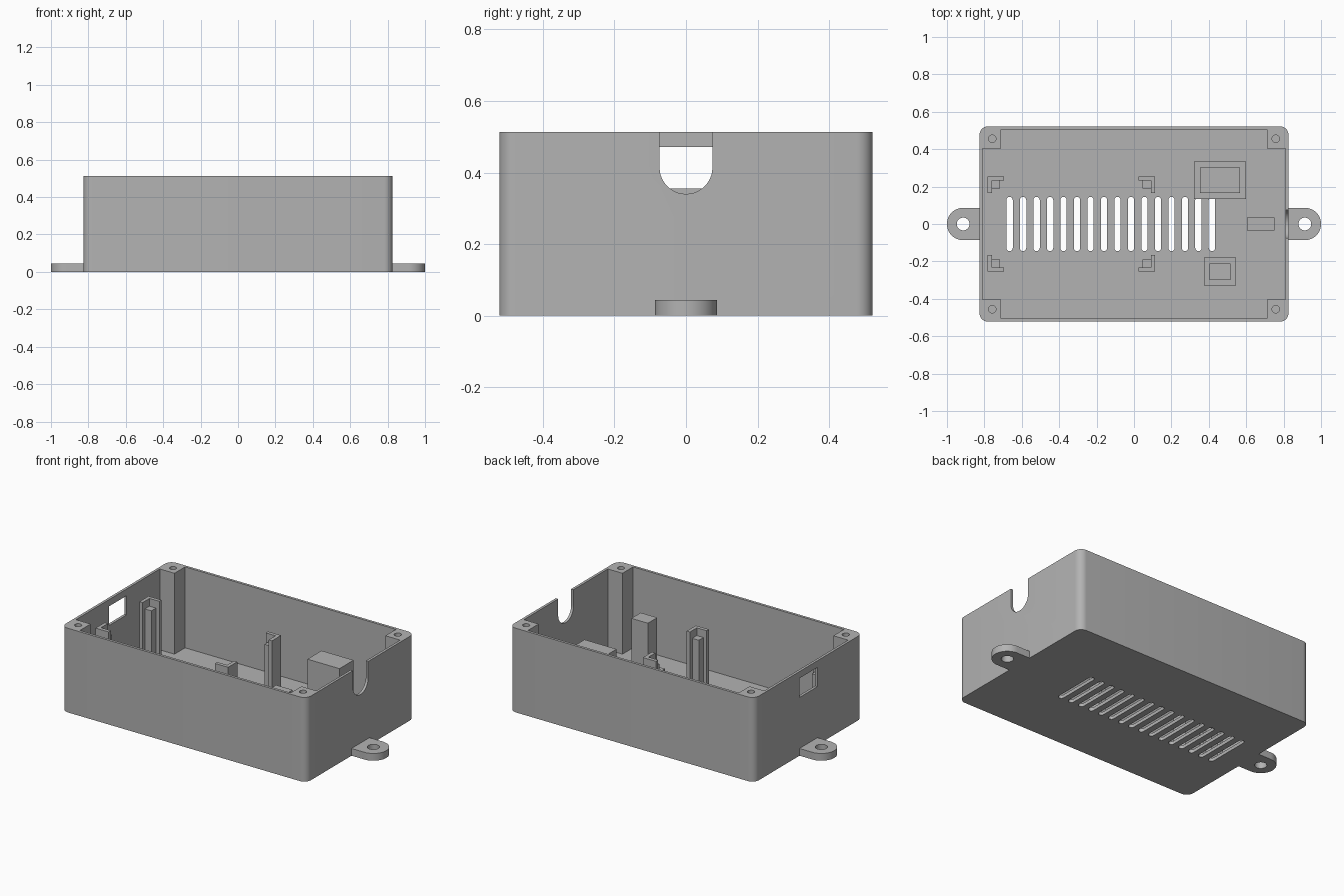
import bpy, bmesh, math

if "Cube" in bpy.data.objects:
    bpy.data.objects.remove(bpy.data.objects["Cube"], do_unlink=True)

grey = bpy.data.materials.new("plain grey")
grey.use_nodes = True
COLOUR = (0.45, 0.45, 0.45, 1)
grey.diffuse_color = COLOUR
grey.node_tree.nodes["Principled BSDF"].inputs["Base Color"].default_value = COLOUR

HX, HY, TOP = 0.826, 0.522, 0.513     # case half sizes and height
WALL, FLOOR = 0.016, 0.02
SUPPORT = 0.365                       # height that carries the circuit board


def rect(x0, x1, y0, y1):
    return [(x0, y0), (x1, y0), (x1, y1), (x0, y1)]


def arc(cx, cy, r, a0, a1, n=12):
    angles = [math.radians(a0 + (a1 - a0) * i / n) for i in range(n + 1)]
    return [(cx + r * math.cos(a), cy + r * math.sin(a)) for a in angles]


def circle(cx, cy, r):
    return arc(cx, cy, r, 0, 360, 32)[:-1]


def prism(bm, points, lo, hi, along_x=False):
    """Extrude an outline along z, or a y-z outline along x."""
    def place(p, h):
        return (h, p[0], p[1]) if along_x else (p[0], p[1], h)
    low = [bm.verts.new(place(p, lo)) for p in points]
    high = [bm.verts.new(place(p, hi)) for p in points]
    bm.faces.new(low[::-1])
    bm.faces.new(high)
    n = len(points)
    for i in range(n):
        j = (i + 1) % n
        bm.faces.new((low[i], low[j], high[j], high[i]))


def build(name, *prisms):
    bm = bmesh.new()
    for args in prisms:
        prism(bm, *args)
    bmesh.ops.recalc_face_normals(bm, faces=bm.faces)
    mesh = bpy.data.meshes.new(name)
    bm.to_mesh(mesh)
    bm.free()
    mesh.materials.append(grey)
    obj = bpy.data.objects.new(name, mesh)
    bpy.context.collection.objects.link(obj)
    return obj


def select(obj):
    bpy.ops.object.select_all(action="DESELECT")
    obj.select_set(True)
    bpy.context.view_layer.objects.active = obj


def cut(obj, cutter):
    cutter.hide_render = True
    mod = obj.modifiers.new("cut", "BOOLEAN")
    mod.operation, mod.solver, mod.object = "DIFFERENCE", "EXACT", cutter
    select(obj)
    bpy.ops.object.modifier_apply(modifier=mod.name)
    bpy.data.objects.remove(cutter, do_unlink=True)


def smooth(obj):
    select(obj)
    bpy.ops.object.shade_smooth_by_angle(angle=math.radians(30))


# Case body with rounded vertical corners
r = 0.045
outline = []
for sx, sy, a in ((1, 1, 0), (-1, 1, 90), (-1, -1, 180), (1, -1, 270)):
    outline += arc(sx * (HX - r), sy * (HY - r), r, a, a + 90, 8)
case = build("case", (outline, 0, TOP))

# Cross-shaped cavity leaves the four screw posts in the corners
ix, iy, px, py = HX - WALL, HY - WALL, 0.711, 0.404
cross = [(ix, -py), (ix, py), (px, py), (px, iy), (-px, iy), (-px, py),
         (-ix, py), (-ix, -py), (-px, -py), (-px, -iy), (px, -iy), (px, -py)]
cut(case, build("cavity_cutter", (cross, FLOOR, TOP + 0.1)))

# Floor vents, cable notch, socket window and screw holes
openings = []
w, end = 0.017, 0.145 - 0.017
for i in range(16):
    x = -0.665 + i * 0.0721
    slot = arc(x, end, w, 0, 180, 8) + arc(x, -end, w, 180, 360, 8)
    openings.append((slot, -0.05, 0.05))
notch = arc(0, 0.414, 0.074, 180, 360, 20) + [(0.074, 0.6), (-0.074, 0.6)]
openings.append((notch, HX - 0.06, HX + 0.05, True))
openings.append((rect(-0.085, 0.085, 0.355, 0.472), -HX - 0.05, -HX + 0.06, True))
for sx in (-1, 1):
    for sy in (-1, 1):
        openings.append((circle(sx * 0.758, sy * 0.456, 0.02), 0.3, TOP + 0.1))
cut(case, build("opening_cutter", *openings))
smooth(case)

# Mounting tabs
for side, s in (("left", 1), ("right", -1)):
    tab_r = 0.0866
    cx = 1 - tab_r
    shape = [(HX, -tab_r)] + arc(cx, 0, tab_r, -90, 90, 24) + [(HX, tab_r)]
    tab = build(side + "_mounting_tab", ([(s * x, y) for x, y in shape], 0, 0.044))
    cut(tab, build("tab_hole_cutter", (circle(s * cx, 0, 0.034), -0.05, 0.1)))
    smooth(tab)

# Board corner brackets: an L-shaped guide around a lower square post
for end_name, bx, dx in (("left", 0.112, -1), ("right", -0.782, 1)):
    for row, sy in (("front", -1), ("back", 1)):
        def corner(points):
            return [(bx + dx * u, sy * (0.255 - v)) for u, v in points]
        t, length = 0.022, 0.088
        guide = [(0, 0), (length, 0), (length, t), (t, t), (t, length), (0, length)]
        build(f"{row}_{end_name}_bracket",
              (corner(guide), FLOOR, 0.412),
              (corner(rect(t, 0.066, t, 0.066)), FLOOR, SUPPORT))

# Support blocks on low plinths
for name, x0, x1, y0, y1, m in (("back_support", 0.32, 0.6, 0.134, 0.334, 0.032),
                                ("front_support", 0.374, 0.545, -0.33, -0.18, 0.03)):
    build(name + "_plinth", (rect(x0, x1, y0, y1), FLOOR, 0.05))
    build(name + "_block", (rect(x0 + m, x1 - m, y0 + m, y1 - m), FLOOR, SUPPORT))

# Cable rest below the notch
build("cable_rest", (rect(0.605, 0.75, -0.035, 0.035), FLOOR, 0.1))
